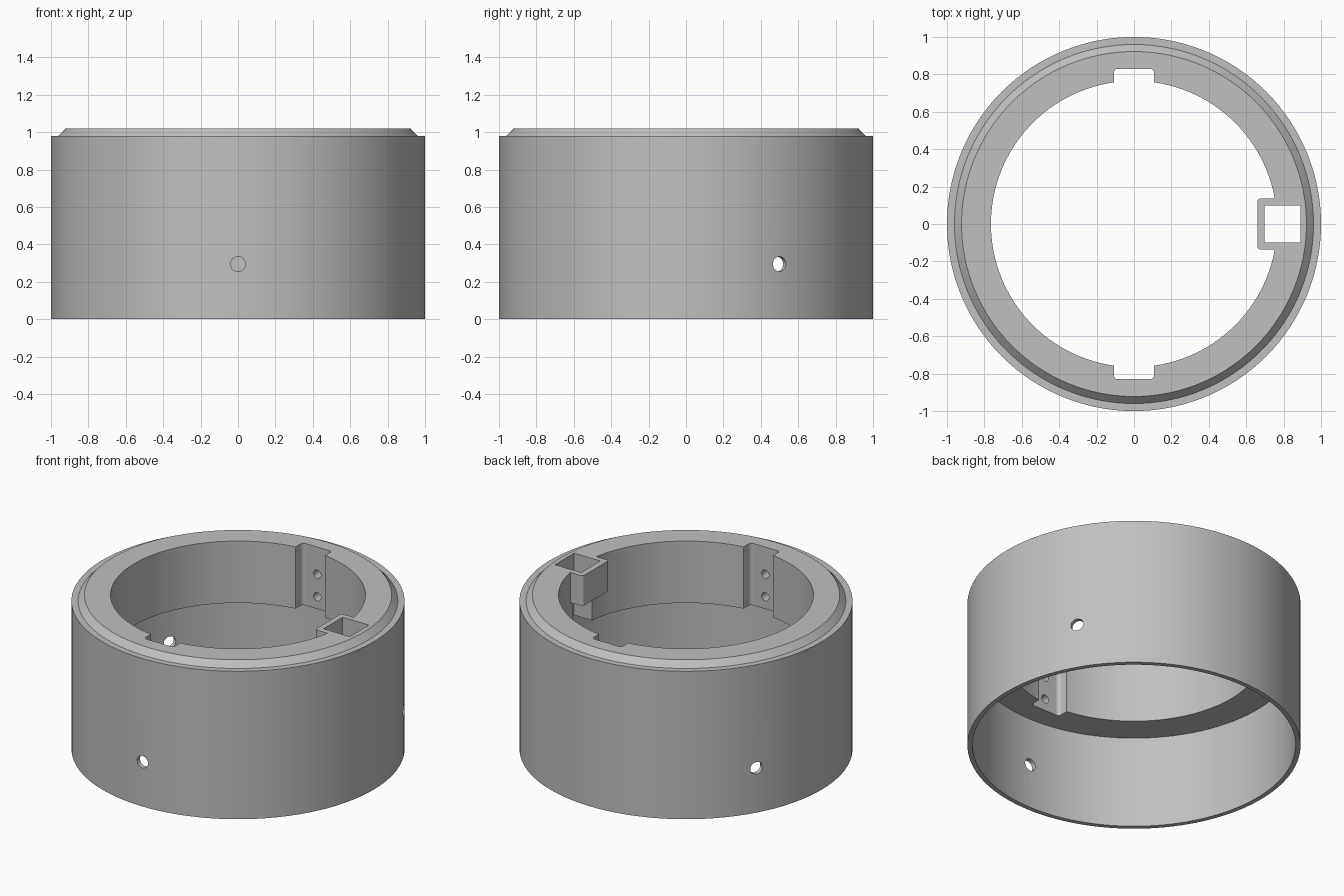
import bpy, bmesh, math
from mathutils import Matrix, Vector

if "Cube" in bpy.data.objects:
    bpy.data.objects.remove(bpy.data.objects["Cube"], do_unlink=True)

grey = bpy.data.materials.new("plain grey")
grey.use_nodes = True
colour = (0.53, 0.53, 0.53, 1)
grey.diffuse_color = colour
grey.node_tree.nodes["Principled BSDF"].inputs["Base Color"].default_value = colour


def finish(name, bm):
    bmesh.ops.recalc_face_normals(bm, faces=bm.faces)
    mesh = bpy.data.meshes.new(name)
    bm.to_mesh(mesh)
    bm.free()
    mesh.materials.append(grey)
    obj = bpy.data.objects.new(name, mesh)
    bpy.context.collection.objects.link(obj)
    return obj


def lathe(name, profile, steps=128):
    bm = bmesh.new()
    verts = [bm.verts.new((r, 0, z)) for r, z in profile]
    edges = [bm.edges.new((v, verts[i - 1])) for i, v in enumerate(verts)]
    bmesh.ops.spin(bm, geom=verts + edges, cent=(0, 0, 0), axis=(0, 0, 1),
                   angle=math.tau, steps=steps)
    bmesh.ops.remove_doubles(bm, verts=bm.verts, dist=0.0001)
    return finish(name, bm)


def box(name, low, high, rounding=0):
    """Box between two corners, optionally with rounded upright edges."""
    low, high = Vector(low), Vector(high)
    bm = bmesh.new()
    bmesh.ops.create_cube(bm, size=1, matrix=Matrix.Translation((low + high) / 2)
                          @ Matrix.Diagonal((*(high - low), 1)))
    if rounding:
        upright = [e for e in bm.edges
                   if abs(e.verts[0].co.z - e.verts[1].co.z) > 0.01]
        bmesh.ops.bevel(bm, geom=upright, offset=rounding, segments=5,
                        profile=0.5, affect='EDGES')
    return finish(name, bm)


def drill(name, angle, r_in, r_out, z, radius):
    """Radial cylinder used to bore a hole."""
    bm = bmesh.new()
    matrix = (Matrix.Rotation(angle, 4, 'Z')
              @ Matrix.Translation(((r_in + r_out) / 2, 0, z))
              @ Matrix.Rotation(math.pi / 2, 4, 'Y'))
    bmesh.ops.create_cone(bm, cap_ends=True, segments=32, radius1=radius,
                          radius2=radius, depth=r_out - r_in, matrix=matrix)
    return finish(name, bm)


def combine(target, tool, operation):
    mod = target.modifiers.new("shape", 'BOOLEAN')
    mod.operation, mod.solver, mod.object = operation, 'EXACT', tool
    bpy.context.view_layer.objects.active = target
    bpy.ops.object.modifier_apply(modifier=mod.name)
    bpy.data.objects.remove(tool, do_unlink=True)


# Thin skirt below, thick collar above, stepped and chamfered rim
collar = lathe("ring_collar", [
    (1, 0), (1, 0.98), (0.96, 0.98), (0.922, 1.02),
    (0.765, 1.02), (0.765, 0.61), (0.97, 0.61), (0.97, 0)])

# Square socket on the left side, open through the collar
combine(collar, box("socket_wall", (0.66, -0.137, 0.82), (0.87, 0.137, 1.02), 0.018), 'UNION')
combine(collar, box("socket_opening", (0.697, -0.1, 0.5), (0.89, 0.1, 1.2)), 'DIFFERENCE')

# Front and back keyways, each with two blind screw holes
for side in (-1, 1):
    y_low, y_high = sorted((side * 0.6, side * 0.83))
    combine(collar, box("keyway", (-0.108, y_low, 0.5), (0.108, y_high, 1.2), 0.022), 'DIFFERENCE')
    for z in (0.69, 0.84):
        combine(collar, drill("screw_hole", side * math.pi / 2, 0.78, 0.92, z, 0.027), 'DIFFERENCE')

# Three radial holes through the skirt
for i in range(3):
    combine(collar, drill("skirt_hole", -math.pi / 2 + i * math.tau / 3, 0.9, 1.1, 0.295, 0.04), 'DIFFERENCE')

bpy.ops.object.select_all(action='DESELECT')
collar.select_set(True)
bpy.context.view_layer.objects.active = collar
bpy.ops.object.shade_smooth_by_angle(angle=math.radians(30))
